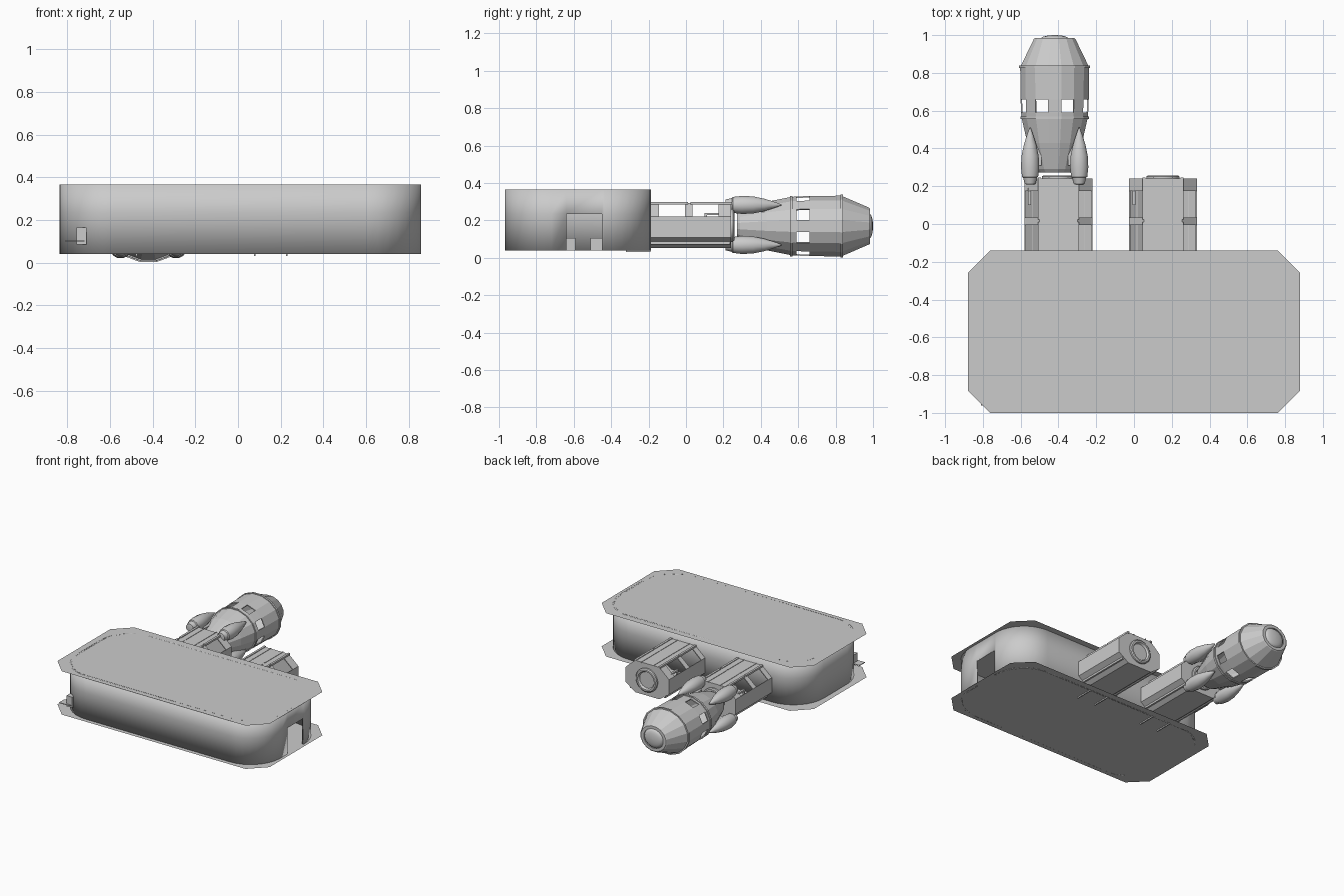
import bpy, bmesh, math

if "Cube" in bpy.data.objects:
    bpy.data.objects.remove(bpy.data.objects["Cube"])

def finish(name, bm, thick=0.0, smooth=None):
    bmesh.ops.remove_doubles(bm, verts=bm.verts, dist=1e-5)
    bmesh.ops.recalc_face_normals(bm, faces=bm.faces)
    me = bpy.data.meshes.new(name)
    bm.to_mesh(me)
    bm.free()
    ob = bpy.data.objects.new(name, me)
    bpy.context.collection.objects.link(ob)
    if smooth:
        bpy.context.view_layer.objects.active = ob
        ob.select_set(True)
        bpy.ops.object.shade_smooth_by_angle(angle=math.radians(smooth))
        ob.select_set(False)
    if thick:
        m = ob.modifiers.new("shell", 'SOLIDIFY')
        m.thickness, m.offset = thick, -1
    return ob

def box(name, x0, x1, y0, y1, z0, z1):
    bm = bmesh.new()
    bmesh.ops.create_cube(bm, size=1)
    for v in bm.verts:
        v.co = ((x0 + x1) / 2 + v.co.x * (x1 - x0),
                (y0 + y1) / 2 + v.co.y * (y1 - y0),
                (z0 + z1) / 2 + v.co.z * (z1 - z0))
    return finish(name, bm)

def loft(bm, rings, closed=True):
    """Joins rings of points; returns faces[ring][side]."""
    vs = [[bm.verts.new(p) for p in r] for r in rings]
    n = len(vs[0])
    return [[bm.faces.new((a[k], a[(k + 1) % n], b[(k + 1) % n], b[k])) for k in range(n)]
            for a, b in zip(vs, vs[1:])], vs

def cut_windows(bm, faces, rim):
    bmesh.ops.inset_individual(bm, faces=faces, thickness=rim)
    bmesh.ops.delete(bm, geom=faces, context='FACES_ONLY')

def lathe(name, prof, n, cx, cz, sz=1.0, window_ring=None, thick=0.0, smooth=None):
    """Turns (y, radius) points around an axis along y."""
    bm = bmesh.new()
    rings = []
    for y, r in prof:
        r = max(r, 0.0005)
        rings.append([(cx + r * math.sin((k - .5) * 2 * math.pi / n), y,
                       cz + sz * r * math.cos((k - .5) * 2 * math.pi / n)) for k in range(n)])
    faces, vs = loft(bm, rings)
    for end in (0, -1):
        if prof[end][1] < 0.04:
            bm.faces.new(vs[end])
    if window_ring is not None:
        cut_windows(bm, [faces[window_ring][k] for k in range(1, n, 2)], 0.007)
    return finish(name, bm, thick, smooth)

# Floor and roof: thin octagonal sheets
def sheet(name, z):
    x, y0, y1, c = 0.88, -1.0, -0.14, 0.118
    bm = bmesh.new()
    pts = [(-x + c, y0), (x - c, y0), (x, y0 + c), (x, y1 - c),
           (x - c, y1), (-x + c, y1), (-x, y1 - c), (-x, y0 + c)]
    bm.faces.new([bm.verts.new((px, py, z)) for px, py in pts])
    return finish(name, bm)

FLOOR, ROOF = 0.04, 0.365
sheet("floor", FLOOR)
sheet("roof", ROOF)

# Rounded room wall with a doorway in the right end
x0, x1, y0, y1, R = -0.835, 0.858, -0.968, -0.188, 0.25
outline = []
for cx, cy, a0 in ((x1 - R, y0 + R, -90), (x1 - R, y1 - R, 0),
                   (x0 + R, y1 - R, 90), (x0 + R, y0 + R, 180)):
    for i in range(9):
        a = math.radians(a0 + i * 90 / 8)
        outline.append((cx + R * math.cos(a), cy + R * math.sin(a)))
    if a0 == -90:
        door = len(outline)
        outline += [(x1, -0.64), (x1, -0.45)]
bm = bmesh.new()
faces, _ = loft(bm, [[(x, y, z) for x, y in outline] for z in (FLOOR, 0.235, ROOF)])
bmesh.ops.delete(bm, geom=[faces[0][door]], context='FACES_ONLY')
finish("room_wall", bm, 0.01, 30)

# Small console and shelf outside the front left corner
box("corner_console", -0.757, -0.71, -0.95, -0.91, 0.085, 0.165)
box("corner_shelf", -0.81, -0.72, -0.962, -0.90, 0.099, 0.104)

# Low counters inside the room
box("inner_counter_a", -0.70, -0.62, -0.70, -0.59, FLOOR, 0.107)
box("inner_counter_b", -0.70, -0.62, -0.51, -0.40, FLOOR, 0.107)

# Docking tunnels
def tunnel(tag, cx):
    half = [(0.10, 0.293), (0.18, 0.222), (0.18, 0.11), (0.10, 0.054)]
    prof = half + [(-x, z) for x, z in reversed(half)]
    ys = (-0.19, -0.145, -0.005, 0.035, 0.175, 0.24)
    bm = bmesh.new()
    faces, vs = loft(bm, [[(cx + x, y, z) for x, z in prof] for y in ys])
    bm.faces.new(vs[-1])
    # sloped side windows: sides 0 and 6 of the section
    cut_windows(bm, [faces[r][k] for r in (1, 3) for k in (0, 6)], 0.011)
    finish("tunnel_shell_" + tag, bm, 0.008)
    # docking port: raised ring around a recessed hatch
    lathe("docking_port_" + tag, [(0.238, 0.088), (0.252, 0.088), (0.258, 0.08), (0.258, 0.068),
                                  (0.244, 0.06), (0.244, 0.02)], 24, cx, 0.173, smooth=30)
    for s in (-1, 1):
        side = tag + ("_left" if s < 0 else "_right")
        for i, (ya, yb) in enumerate(((-0.19, 0.01), (0.025, 0.245))):
            xe, xi = cx + s * 0.1, cx + s * 0.05
            box(f"roof_edge_rail_{side}_{i}", xe - .008, xe + .008, ya, yb, 0.284, 0.298)
            box(f"roof_seam_rail_{side}_{i}", xi - .003, xi + .003, ya, yb, 0.29, 0.296)
        # threshold runners poking through the floor
        xr = cx + s * 0.075
        box("threshold_runner_" + side, xr - .004, xr + .004, -0.32, -0.19, 0.031, 0.05)
        # long skid along the lower edge
        xs = cx + s * 0.14
        box("lower_skid_" + side, xs - .006, xs + .006, -0.19, 0.235, 0.072, 0.09)
    # control lever seen through the left window
    box("lever_post_" + tag, cx - .16, cx - .148, 0.10, 0.112, 0.12, 0.235)
    box("lever_handle_" + tag, cx - .162, cx - .146, 0.10, 0.19, 0.228, 0.24)

tunnel("left", -0.40)
tunnel("right", 0.153)

# Escape pod: 16-sided hull with a ring of eight windows
PX, PZ, SQ = -0.42, 0.17, 0.89
lathe("pod_hull", [(0.272, 0.03), (0.272, 0.085), (0.29, 0.10), (0.43, 0.148), (0.56, 0.178), (0.59, 0.181),
                   (0.66, 0.184), (0.83, 0.186), (0.98, 0.112), (0.985, 0.105), (0.985, 0.082)],
      16, PX, PZ, SQ, window_ring=5, thick=0.008)
for nm, y, r in (("front", 0.832, 0.192), ("rear", 0.562, 0.185)):
    lathe("pod_band_" + nm, [(y - .007, r - .012), (y - .007, r), (y + .007, r), (y + .007, r - .012)],
          16, PX, PZ, SQ)
# Domed nose hatch
lathe("pod_nose_dome", [(0.975, 0.084)] + [(0.98 + 0.02 * math.sin(t * math.pi / 10),
      0.076 * math.cos(t * math.pi / 10)) for t in range(6)], 16, PX, PZ, SQ, smooth=40)
# Four teardrop boosters
for sx in (-1, 1):
    for sz in (-1, 1):
        nm = "booster_" + ("upper" if sz > 0 else "lower") + ("_left" if sx < 0 else "_right")
        lathe(nm, [(0.21, 0.022), (0.212, 0.03), (0.245, 0.038), (0.25, 0.044), (0.30, 0.05), (0.36, 0.047),
                   (0.42, 0.034), (0.47, 0.018), (0.51, 0.003)],
              12, PX + sx * 0.13, PZ + 0.006 + sz * 0.107, smooth=35)
        # fin joining booster and hull
        xa, xb = PX + sx * 0.07, PX + sx * 0.12
        za = PZ + 0.006 + sz * 0.107
        box(nm + "_strut", min(xa, xb), max(xa, xb), 0.31, 0.42, za - sz * .03 - .008, za - sz * .03 + .008)
